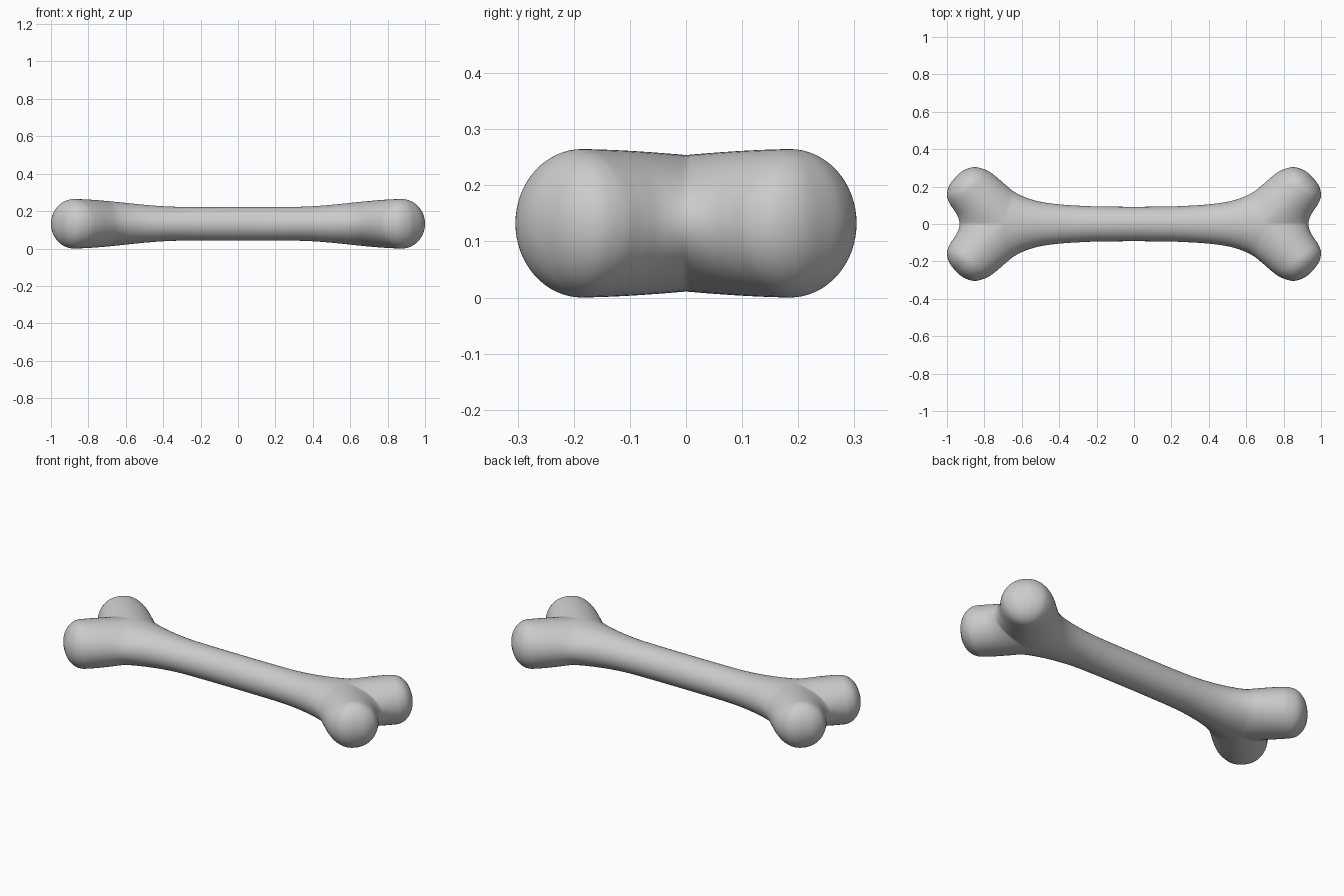
import bpy, bmesh, math
from mathutils import Vector

if "Cube" in bpy.data.objects:
    bpy.data.objects.remove(bpy.data.objects["Cube"])

# One quarter of the plan: outline point paired with the spine point it arches up to
J, B1, B2, C = (.70, 0), (.77, .074), (.831, .1385), (.875, .185)
PAIRS = [
    ((0, .092), (0, 0)), ((.2, .094), (.2, 0)), ((.3, .098), (.31, 0)),
    ((.4, .105), (.43, 0)), ((.5, .119), (.55, 0)), ((.58, .142), (.64, 0)),
    ((.64, .172), J), ((.69, .212), B1), ((.74, .255), B2),
    ((.79, .288), C), ((.855, .304), C), ((.915, .284), C), ((.957, .247), C),
    ((.988, .205), C), ((1.0, .155), C), ((.987, .112), C),
    ((.962, .074), B2), ((.942, .04), B1), ((.932, 0), J),
]
SEG, ARC = 8, 16


def catmull(a, b, c, d, t):
    return 0.5 * (2 * b + (c - a) * t + (2 * a - 5 * b + 4 * c - d) * t * t
                  + (3 * b - a - 3 * c + d) * t ** 3)


def half_height(x):
    t = min(max((x - .3) / .6, 0), 1)
    return .0905 + .042 * t * t * (3 - 2 * t)


# Smooth outline, straight spine
out = [Vector(p[0]) for p in PAIRS]
spine = [Vector(p[1]) for p in PAIRS]
ext = [Vector((-out[1].x, out[1].y))] + out + [Vector((out[-2].x, -out[-2].y))]
rails = []
for i in range(len(out) - 1):
    for k in range(SEG):
        t = k / SEG
        rails.append((catmull(*ext[i:i + 4], t), spine[i].lerp(spine[i + 1], t)))
rails.append((out[-1], spine[-1]))

# Upper quarter shell made of elliptical arcs from outline to spine
bm = bmesh.new()
rows = []
for o, s in rails:
    h = half_height(s.x)
    row = []
    for j in range(ARC + 1):
        a = math.pi / 2 * j / ARC
        p = s + (o - s) * math.cos(a)
        row.append(bm.verts.new((p.x, p.y, h * math.sin(a))))
    rows.append(row)
for r, q in zip(rows, rows[1:]):
    for j in range(ARC):
        bm.faces.new((r[j], r[j + 1], q[j + 1], q[j]))
bmesh.ops.remove_doubles(bm, verts=bm.verts, dist=1e-5)
for f in bm.faces:
    f.smooth = True

mesh = bpy.data.meshes.new("bone")
bm.to_mesh(mesh)
bm.free()
bone = bpy.data.objects.new("bone", mesh)
bone.location.z = half_height(C[0])
bpy.context.collection.objects.link(bone)

# Mirror to the other ends, sides and underside
mir = bone.modifiers.new("mirror", 'MIRROR')
mir.use_axis = (True, True, True)
mir.merge_threshold = 1e-4
